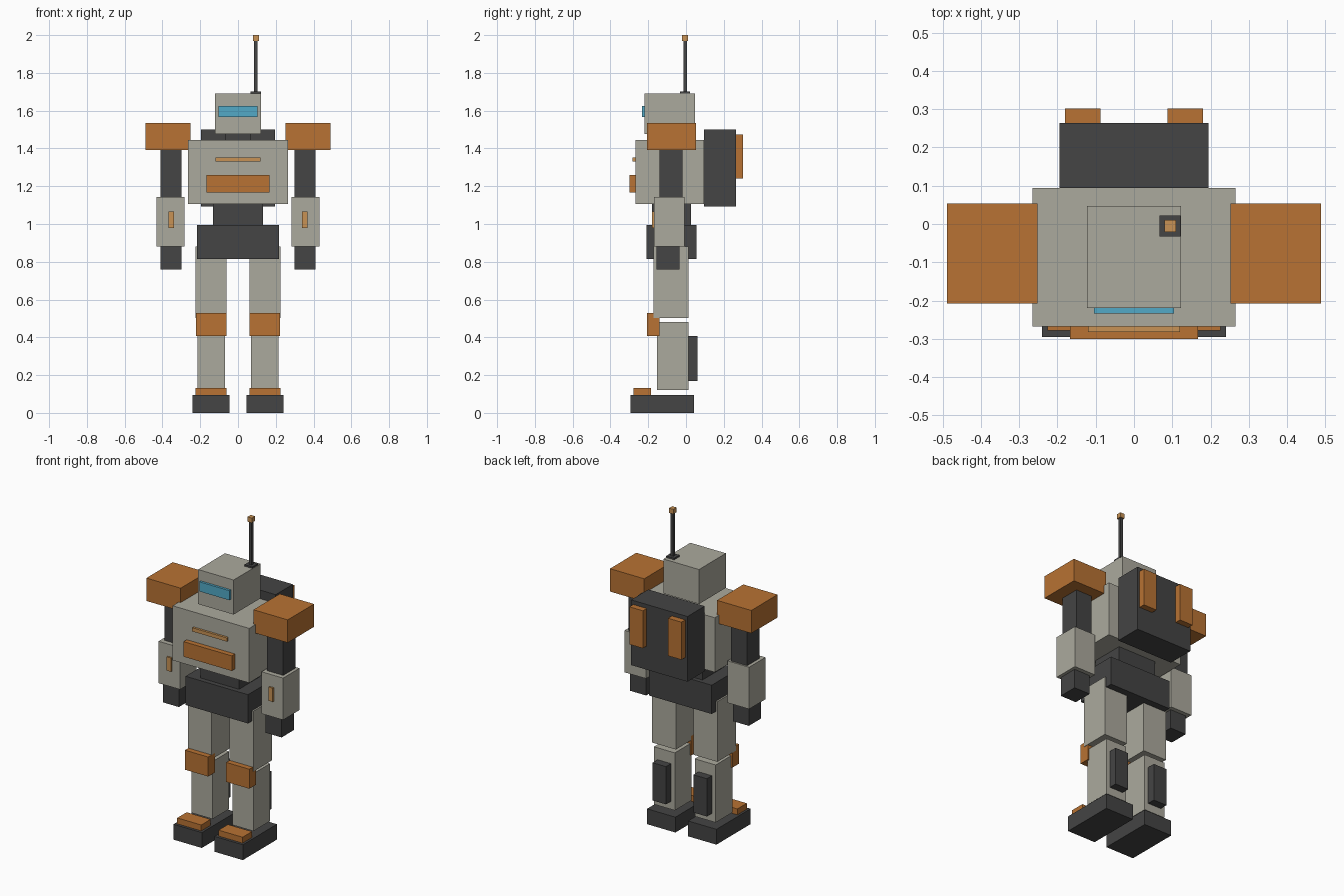
import bpy
import bmesh
from mathutils import Matrix, Vector

default_cube = bpy.data.objects.get("Cube")
if default_cube:
    bpy.data.objects.remove(default_cube, do_unlink=True)


def make_material(name, red, green, blue):
    """One flat colour, shown in both viewport and render."""
    material = bpy.data.materials.new(name)
    material.use_nodes = True
    colour = (red, green, blue, 1.0)
    material.diffuse_color = colour
    shader = next(n for n in material.node_tree.nodes if n.type == "BSDF_PRINCIPLED")
    shader.inputs["Base Color"].default_value = colour
    shader.inputs["Roughness"].default_value = 0.8
    return material


armour = make_material("warm grey armour", 0.41, 0.40, 0.34)
joint = make_material("charcoal joint", 0.058, 0.058, 0.058)
orange = make_material("burnt orange", 0.48, 0.17, 0.033)
amber = make_material("light amber", 0.58, 0.29, 0.09)
visor_blue = make_material("visor blue", 0.085, 0.40, 0.57)


def box(name, material, x, y, z):
    """Block spanning the given (low, high) range on each axis."""
    low, high = Vector((x[0], y[0], z[0])), Vector((x[1], y[1], z[1]))
    size = high - low
    bm = bmesh.new()
    bmesh.ops.create_cube(bm, size=1.0, matrix=Matrix.Diagonal((*size, 1.0)))
    mesh = bpy.data.meshes.new(name)
    bm.to_mesh(mesh)
    bm.free()
    mesh.materials.append(material)
    obj = bpy.data.objects.new(name, mesh)
    obj.location = (low + high) / 2
    bpy.context.scene.collection.objects.link(obj)
    return obj


def centred(name, material, half_width, y, z):
    """Block centred on the body's midline."""
    return box(name, material, (-half_width, half_width), y, z)


def pair(name, material, x, y, z):
    """Matching blocks on the left (+x) and right (-x) sides."""
    box("left_" + name, material, x, y, z)
    box("right_" + name, material, (-x[1], -x[0]), y, z)


# Body core
centred("pelvis", joint, 0.216, y=(-0.21, 0.055), z=(0.816, 0.996))
centred("waist", joint, 0.133, y=(-0.18, 0.027), z=(0.99, 1.11))
centred("torso", armour, 0.265, y=(-0.268, 0.094), z=(1.105, 1.446))
centred("chest_plate", orange, 0.167, y=(-0.3, -0.267), z=(1.166, 1.26))
centred("chest_bar", amber, 0.12, y=(-0.282, -0.267), z=(1.33, 1.353))

# Backpack with two canisters
centred("backpack", joint, 0.195, y=(0.094, 0.264), z=(1.092, 1.5))
pair("canister", orange, x=(0.087, 0.18), y=(0.263, 0.302), z=(1.24, 1.475))

# Head, visor and antenna
centred("neck", joint, 0.07, y=(-0.15, -0.02), z=(1.44, 1.48))
centred("head", armour, 0.123, y=(-0.219, 0.047), z=(1.476, 1.692))
centred("visor", visor_blue, 0.104, y=(-0.234, -0.218), z=(1.566, 1.626))
box("antenna_base", joint, x=(0.067, 0.122), y=(-0.032, 0.022), z=(1.672, 1.702))
box("antenna_rod", joint, x=(0.086, 0.103), y=(-0.014, 0.004), z=(1.7, 1.972))
box("antenna_tip", amber, x=(0.08, 0.11), y=(-0.021, 0.011), z=(1.97, 2.0))

# Arms
pair("shoulder", orange, x=(0.252, 0.489), y=(-0.207, 0.053), z=(1.393, 1.536))
pair("upper_arm", joint, x=(0.298, 0.411), y=(-0.14, -0.018), z=(1.13, 1.4))
pair("forearm", armour, x=(0.282, 0.431), y=(-0.17, -0.008), z=(0.88, 1.142))
pair("forearm_light", amber, x=(0.338, 0.367), y=(-0.181, -0.169), z=(0.98, 1.066))
pair("hand", joint, x=(0.3, 0.411), y=(-0.156, -0.034), z=(0.76, 0.885))

# Legs
pair("thigh", armour, x=(0.062, 0.226), y=(-0.172, 0.012), z=(0.503, 0.88))
pair("knee_pad", orange, x=(0.062, 0.223), y=(-0.206, -0.14), z=(0.408, 0.53))
pair("shin", armour, x=(0.069, 0.214), y=(-0.153, 0.012), z=(0.12, 0.48))
pair("calf_plate", joint, x=(0.095, 0.188), y=(0.011, 0.062), z=(0.17, 0.406))
pair("foot", joint, x=(0.044, 0.24), y=(-0.295, 0.042), z=(0.0, 0.096))
pair("toe_cap", orange, x=(0.06, 0.226), y=(-0.278, -0.185), z=(0.095, 0.133))
